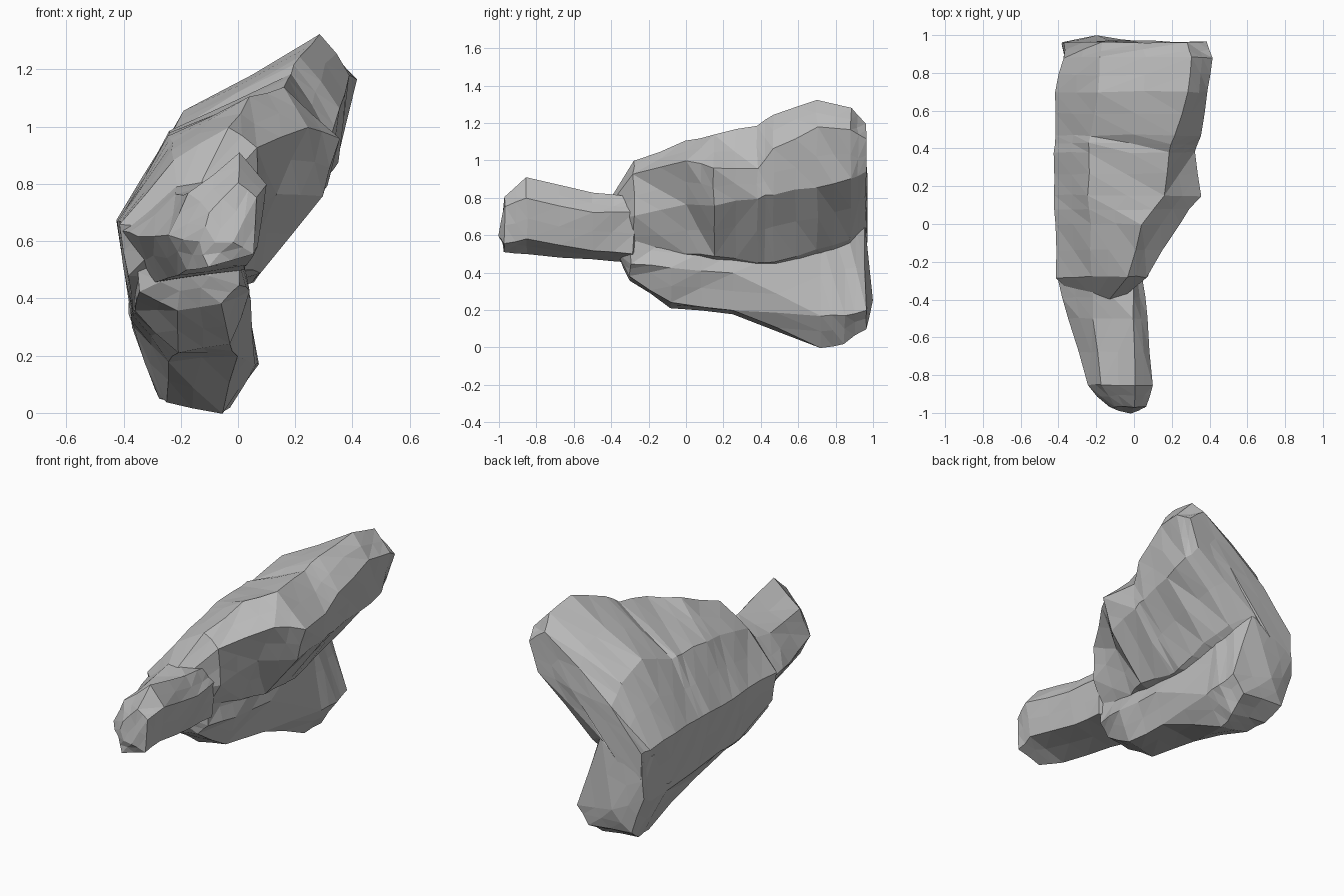
import bpy
import bmesh
import random
from mathutils import Vector

random.seed(4)

default_cube = bpy.data.objects.get("Cube")
if default_cube:
    bpy.data.objects.remove(default_cube, do_unlink=True)

# One plain stone grey for everything
stone = bpy.data.materials.new("stone_grey")
stone.use_nodes = True
stone_colour = (0.5, 0.5, 0.5, 1)
stone.diffuse_color = stone_colour
for node in stone.node_tree.nodes:
    if node.type == 'BSDF_PRINCIPLED':
        node.inputs["Base Color"].default_value = stone_colour
        node.inputs["Roughness"].default_value = 0.9


def add_ring(bm, y, *profile):
    """Add one cross-section, given as x, z pairs, at station y."""
    pairs = zip(profile[::2], profile[1::2])
    return [bm.verts.new((x, y, z)) for x, z in pairs]


def close_end(bm, ring, apex):
    """Close an open end with a fan of faces meeting at the apex."""
    tip = bm.verts.new(apex)
    for corner, neighbour in zip(ring, ring[1:] + ring[:1]):
        bm.faces.new((corner, neighbour, tip))


def bridge(bm, ring, following):
    """Build the side wall between two neighbouring cross-sections."""
    starts = zip(ring, ring[1:] + ring[:1])
    ends = zip(following, following[1:] + following[:1])
    for (corner, neighbour), (far_corner, far_neighbour) in zip(starts, ends):
        bm.faces.new((corner, neighbour, far_neighbour, far_corner))


def chip_facets(bm, roughness):
    """Split the faces into smaller facets and nudge the new corners."""
    carved = set(bm.verts)
    bmesh.ops.triangulate(bm, faces=bm.faces)
    bmesh.ops.subdivide_edges(bm, edges=bm.edges, cuts=1, use_grid_fill=True)
    for vert in bm.verts:
        if vert not in carved:
            chip = [random.uniform(-roughness, roughness) for axis in "xyz"]
            vert.co += Vector(chip)
    bmesh.ops.triangulate(bm, faces=bm.faces)


def loft_rock(name, front_tip, sections, back_tip, roughness=0.006):
    """Loft a faceted solid through the sections and close both ends."""
    bm = bmesh.new()
    rings = [add_ring(bm, *section) for section in sections]
    for ring, following in zip(rings, rings[1:]):
        bridge(bm, ring, following)
    close_end(bm, rings[0], front_tip)
    close_end(bm, rings[-1], back_tip)
    bmesh.ops.recalc_face_normals(bm, faces=bm.faces)
    chip_facets(bm, roughness)
    bmesh.ops.recalc_face_normals(bm, faces=bm.faces)

    mesh = bpy.data.meshes.new(name)
    bm.to_mesh(mesh)
    bm.free()
    mesh.materials.append(stone)
    rock = bpy.data.objects.new(name, mesh)
    bpy.context.scene.collection.objects.link(rock)
    return rock


# Tilted slab: the right wall runs straight along the length, while the crest
# climbs to the back left, with a hollow front corner and a step below the crest
slab_wall = (-.37, .35, -.42, .67)
back_wall = (-.36, .37, -.37, .62)
loft_rock(
    "tilted_slab",
    front_tip=(-.2, -.5, .65),
    sections=[
        (-.28, -.38, .48, -.41, .66, -.23, .88, -.03, 1, .07, .93, .07, .7, -.05, .47),
        (0, *slab_wall, -.23, .95, .04, 1.1, .24, 1, .13, .76, .02, .5),
        (.15, *slab_wall, -.24, .97, .16, 1.14, .35, .96, .3, .76, .08, .49),
        (.38, *slab_wall, -.24, .98, .19, 1.19, .32, .95, .31, .8, .05, .45),
        (.47, *slab_wall, -.23, .98, .21, 1.25, .36, 1.06, .32, .82, .05, .46),
        (.7, *slab_wall, -.19, 1.05, .29, 1.32, .39, 1.18, .34, .86, .06, .52),
        (.88, *back_wall, -.18, .98, .31, 1.28, .41, 1.16, .35, .9, .02, .58),
        (.96, *back_wall, -.17, .86, .28, 1.2, .38, 1.12, .32, .94, -.1, .65),
    ],
    back_tip=(.1, .97, .9),
)

# Lower keel: runs under the slab and drops to the foot at the back
keel_top = (-.37, .57)
loft_rock(
    "lower_keel",
    front_tip=(-.2, -.37, .5),
    sections=[
        (-.3, *keel_top, -.34, .42, -.21, .36, -.06, .38, .01, .45, 0, .6),
        (-.08, *keel_top, -.36, .36, -.21, .21, -.03, .24, .04, .42, 0, .6),
        (.25, *keel_top, -.37, .35, -.24, .18, 0, .2, .04, .4, 0, .6),
        (.72, *keel_top, -.37, .3, -.25, .04, -.06, 0, .06, .17, 0, .6),
        (.85, *keel_top, -.37, .3, -.28, .05, -.03, .02, .07, .17, -.04, .66),
        (.96, *keel_top, -.38, .35, -.3, .12, -.02, .1, .06, .2, -.1, .66),
    ],
    back_tip=(-.2, 1, .25),
)

# Blunt snout: juts out at the front and widens into the slab
loft_rock(
    "front_snout",
    front_tip=(-.02, -1, .6),
    sections=[
        (-.97, -.14, .6, -.1, .7, 0, .8, .06, .75, .05, .55, -.1, .51),
        (-.85, -.24, .62, -.17, .77, 0, .91, .1, .8, .07, .58, -.18, .5),
        (-.5, -.35, .62, -.22, .76, 0, .83, .07, .72, .03, .52, -.25, .47),
        (-.28, -.4, .64, -.22, .8, 0, .8, .04, .72, .02, .5, -.3, .45),
    ],
    back_tip=(-.2, -.2, .6),
)
